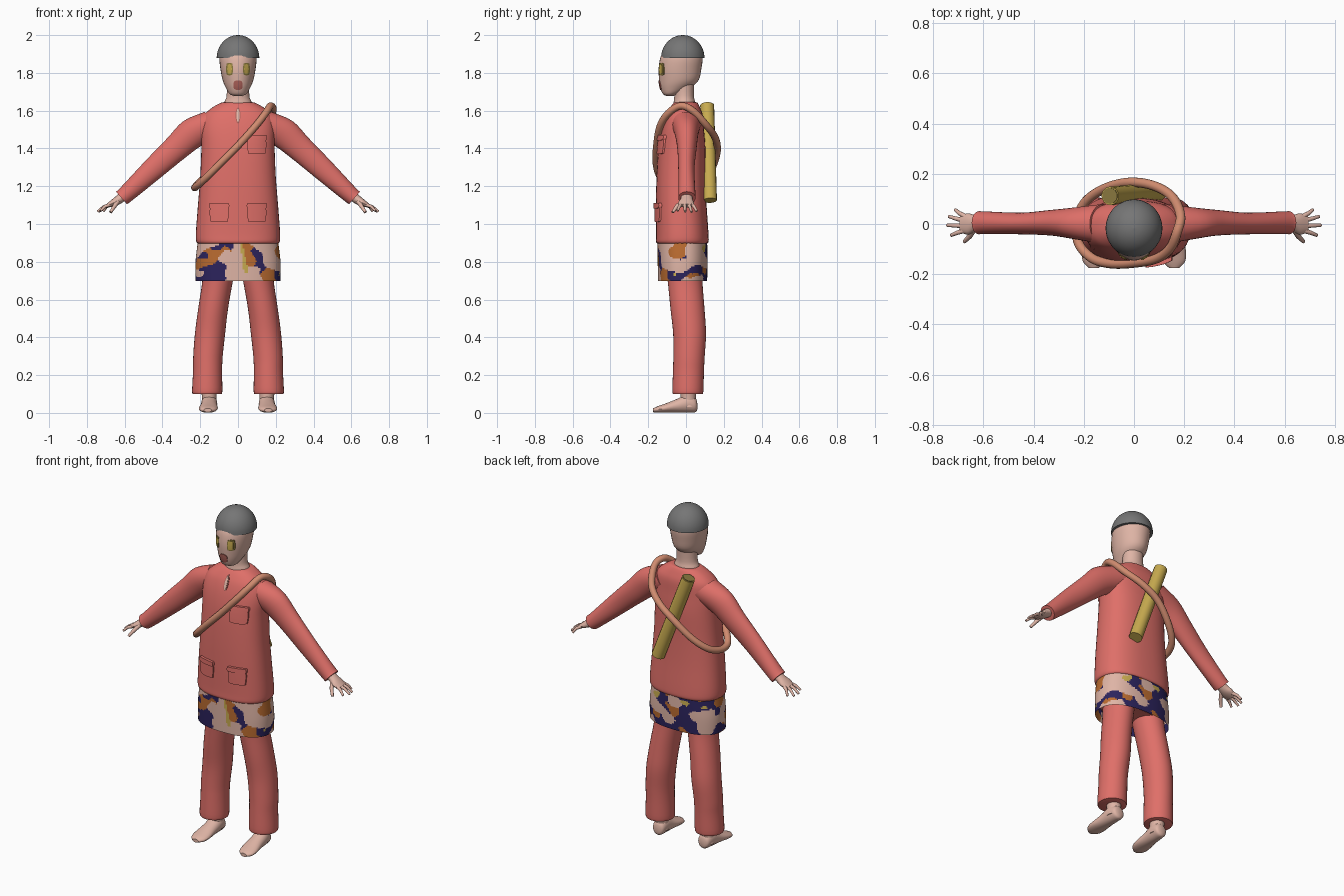
import bpy, bmesh, math
from mathutils import Vector, noise
from mathutils.bvhtree import BVHTree

if "Cube" in bpy.data.objects:
    bpy.data.objects.remove(bpy.data.objects["Cube"])


def material(name, r, g, b):
    m = bpy.data.materials.new(name)
    m.use_nodes = True
    m.diffuse_color = (r, g, b, 1)
    m.node_tree.nodes["Principled BSDF"].inputs["Base Color"].default_value = (r, g, b, 1)
    return m


CORAL = material("coral cloth", .74, .16, .14)
SKIN = material("skin", .74, .46, .38)
GREY = material("cap grey", .18, .18, .18)
YELLOW = material("bamboo yellow", .58, .41, .08)
STRAP = material("strap tan", .63, .26, .16)
NAVY = material("navy", .025, .017, .11)
ORANGE = material("orange", .5, .15, .03)
ROSE = material("mouth rose", .42, .12, .1)
OLIVE = material("olive rim", .25, .19, .05)
X, Y, Z = Vector((1, 0, 0)), Vector((0, 1, 0)), Vector((0, 0, 1))
parts = []


def smooth_path(pts, steps, cyclic=False):
    """Catmull-Rom through tuples of any length."""
    n, out = len(pts), []
    pick = (lambda i: pts[i % n]) if cyclic else (lambda i: pts[max(0, min(n - 1, i))])
    for i in range(n if cyclic else n - 1):
        quad = list(zip(pick(i - 1), pick(i), pick(i + 1), pick(i + 2)))
        for k in range(steps):
            t = k / steps
            out.append([b + .5 * t * (c - a + t * (2*a - 5*b + 4*c - d + t * (3*(b - c) + d - a)))
                        for a, b, c, d in quad])
    return out if cyclic else out + [list(pts[-1])]


def finish(name, bm, *mats):
    mesh = bpy.data.meshes.new(name)
    bm.to_mesh(mesh)
    bm.free()
    for m in mats:
        mesh.materials.append(m)
    obj = bpy.data.objects.new(name, mesh)
    bpy.context.collection.objects.link(obj)
    parts.append(obj)
    return obj


def loft(name, stations, mats, u=X, v=Y, side=1, n=32, steps=4, power=2, caps=True, rule=None):
    """Skin rings (x, y, z, radius along u, radius along v)."""
    bm, rings = bmesh.new(), []
    bend = lambda c: math.copysign(abs(c) ** (2 / power), c)
    for x, y, z, ru, rv in smooth_path(stations, steps):
        ring = []
        for i in range(n):
            a = math.tau * i / n
            p = Vector((x, y, z)) + u * ru * bend(math.cos(a)) + v * rv * bend(math.sin(a))
            ring.append(bm.verts.new((p.x * side, p.y, p.z)))
        rings.append(ring)
    for a, b in zip(rings, rings[1:]):
        for i in range(n):
            j = (i + 1) % n
            bm.faces.new((a[i], a[j], b[j], b[i]))
    if caps:
        bm.faces.new(rings[0])
        bm.faces.new(rings[-1])
    bmesh.ops.recalc_face_normals(bm, faces=bm.faces)
    if rule:
        for f in bm.faces:
            f.material_index = rule(f.calc_center_median())
    return finish(name, bm, *mats)


def upright(rows):
    """Rows of (z, centre y, half width, half depth)."""
    return [(0, cy, z, rx, ry) for z, cy, rx, ry in rows]


def tube(name, pts, radius, mat, cyclic=False, tip=1.0):
    curve = bpy.data.curves.new(name, 'CURVE')
    curve.dimensions = '3D'
    curve.bevel_depth, curve.bevel_resolution, curve.use_fill_caps = radius, 5, True
    spline = curve.splines.new('POLY')
    spline.points.add(len(pts) - 1)
    for i, (sp, p) in enumerate(zip(spline.points, pts)):
        sp.co = (*p, 1)
        sp.radius = 1 + (tip - 1) * i / (len(pts) - 1)
    spline.use_cyclic_u = cyclic
    curve.materials.append(mat)
    obj = bpy.data.objects.new(name, curve)
    bpy.context.collection.objects.link(obj)
    bpy.ops.object.select_all(action='DESELECT')
    obj.select_set(True)
    bpy.context.view_layer.objects.active = obj
    bpy.ops.object.convert(target='MESH')
    parts.append(bpy.context.view_layer.objects.active)


def pad(name, target, x, z, w, h, mat, lift=.005, roundness=.3):
    """Thin rounded plate laid on the front of a target."""
    me = target.data
    tree = BVHTree.FromPolygons([p.co for p in me.vertices], [p.vertices for p in me.polygons])
    bm = bmesh.new()
    bmesh.ops.create_grid(bm, x_segments=10, y_segments=10, size=1)
    for p in bm.verts:
        a, b = p.co.x, p.co.y
        px = x + w / 2 * a * math.sqrt(1 - roundness * b * b / 2)
        pz = z + h / 2 * b * math.sqrt(1 - roundness * a * a / 2)
        hit = tree.ray_cast(Vector((px, -1, pz)), Y)[0]
        p.co = (px, (hit.y if hit else 0) - lift, pz)
    rim = bmesh.ops.extrude_edge_only(bm, edges=[e for e in bm.edges if e.is_boundary])
    for g in rim["geom"]:
        if isinstance(g, bmesh.types.BMVert):
            g.co.y += lift + .003
    bmesh.ops.recalc_face_normals(bm, faces=bm.faces)
    finish(name, bm, mat)


# Shirt body with pockets and neck slit
shirt = loft("shirt", upright([
    (.895, -.02, .205, .125), (.905, -.02, .22, .139), (.95, -.02, .223, .139),
    (1.1, -.025, .212, .134), (1.25, -.026, .2, .13), (1.4, -.022, .194, .125),
    (1.5, -.018, .196, .113), (1.57, -.01, .182, .1), (1.61, -.006, .145, .083),
    (1.64, -.002, .095, .064), (1.645, 0, .07, .05)]), [CORAL], n=48, power=2.4)
for name, x, z in (("chest", .1, 1.42), ("left_hip", .1, 1.06), ("right_hip", -.1, 1.06)):
    pad(name + "_pocket", shirt, x, z, .1, .1, CORAL, .009)
    pad(name + "_pocket_flap", shirt, x, z + .037, .108, .028, CORAL, .016)
pad("neck_slit_edge", shirt, 0, 1.575, .026, .085, ROSE, .004, 1)
pad("neck_slit", shirt, 0, 1.575, .016, .07, SKIN, .007, 1)

# Neck, head and face
loft("neck", upright([(1.58, -.01, .085, .065), (1.64, -.008, .074, .058),
                      (1.68, -.01, .06, .052), (1.78, -.01, .06, .055)]), [SKIN])
head = loft("head", upright([
    (1.678, -.085, .02, .018), (1.688, -.08, .044, .042), (1.72, -.058, .064, .078),
    (1.76, -.038, .081, .104), (1.82, -.032, .093, .113), (1.88, -.024, .098, .112),
    (1.92, -.02, .085, .095)]), [SKIN])
for side, label in ((1, "left"), (-1, "right")):
    pad(label + "_eye_rim", head, side * .045, 1.82, .036, .066, OLIVE, .004, .5)
    pad(label + "_eye", head, side * .045, 1.82, .024, .052, YELLOW, .007, .5)
pad("mouth", head, 0, 1.735, .05, .052, ROSE, .004, .8)

# Domed cap
arc = [math.radians(a) for a in range(0, 90, 11)] + [math.radians(89)]
loft("cap", upright([(1.878 + .122 * math.sin(a), -.017, .113 * math.cos(a), .115 * math.cos(a))
                     for a in arc]), [GREY], n=48, steps=2)


# Patterned waist cloth
def batik(c):
    apron = .022 + (.9 - c.z) * .22
    if c.y < -.08 and abs(c.x) < apron:
        return 3 if c.x > apron * .55 and c.z > .74 else 1
    back = c.y > .03
    q = Vector((c.x * 9, c.y * 9, c.z * 13))
    blob = noise.noise(q + Vector((3.1, 0, 5.2)))
    if blob > (.02 if back else .1):
        return 1
    fleck = noise.noise(q * 1.3 + Vector((20, 7, 1)))
    if fleck > (.3 if back else .12):
        return 2
    return 3 if fleck < -.42 else 0


loft("waist_cloth", upright([(.697, -.018, .224, .13), (.8, -.018, .225, .132), (.91, -.02, .212, .132)]),
     [NAVY, SKIN, ORANGE, YELLOW], n=180, steps=14, power=2.4, caps=False, rule=batik)

# Trousers
loft("trouser_seat", upright([(.72, -.01, .17, .09), (.76, -.015, .2, .115), (.92, -.02, .2, .12)]),
     [CORAL], power=2.4)

ARM_UP = Vector((.66, 0, .75))
for side, label in ((1, "left"), (-1, "right")):
    loft(label + "_trouser_leg", [
        (.163, .01, .1, .074, .076), (.163, .01, .115, .08, .082), (.161, .013, .22, .077, .082),
        (.159, .016, .3, .078, .083), (.148, .019, .42, .08, .087), (.132, .008, .55, .079, .09),
        (.108, -.005, .7, .081, .092), (.1, -.01, .8, .09, .1)], [CORAL], side=side)

    # Bare feet
    loft(label + "_ankle", [(.152, .015, .03, .042, .04), (.152, .012, .07, .038, .04),
                            (.155, .012, .14, .042, .045)], [SKIN], side=side, n=20)
    loft(label + "_foot", [
        (.15, .06, .035, .012, .015), (.15, .05, .042, .034, .038), (.152, .01, .05, .042, .049),
        (.154, -.05, .037, .044, .036), (.157, -.11, .025, .05, .024), (.159, -.15, .018, .044, .017),
        (.16, -.175, .014, .02, .01)], [SKIN], X, Z, side, n=20)

    # Sleeves and hands
    loft(label + "_sleeve", [
        (.12, 0, 1.53, .08, .085), (.235, .003, 1.483, .063, .082), (.33, .005, 1.4, .051, .07),
        (.45, .002, 1.29, .043, .06), (.59, .005, 1.16, .045, .046), (.617, .005, 1.138, .046, .044)],
        [CORAL], Y, ARM_UP, side)
    loft(label + "_palm", [
        (.59, .005, 1.16, .03, .026), (.63, .003, 1.13, .032, .024), (.66, 0, 1.112, .042, .019),
        (.69, 0, 1.097, .034, .011)], [SKIN], Y, Vector((.5, 0, .86)), side, n=16)
    for finger, root, tip in (("little", .03, (.712, .057, 1.068)), ("ring", .013, (.737, .03, 1.064)),
                              ("middle", -.007, (.744, -.005, 1.066)), ("index", -.025, (.728, -.045, 1.07))):
        start, end = Vector((.672, root, 1.104)), Vector(tip)
        mid = (start + end) / 2 + Vector((.004, 0, .006))
        tube(f"{label}_{finger}_finger", [(p.x * side, p.y, p.z) for p in (start, mid, end)],
             .0105, SKIN, tip=.6)
    tube(label + "_thumb", [(.635 * side, -.015, 1.122), (.655 * side, -.05, 1.092),
                            (.675 * side, -.07, 1.062)], .013, SKIN, tip=.6)

# Bamboo tube on the back
low, high = Vector((.095, .127, 1.125)), Vector((-.095, .112, 1.63))
tube("bamboo_tube", [low, high], .037, YELLOW)
tube("bamboo_lid", [high, high.lerp(low, -.008)], .032, OLIVE)

# Shoulder strap
strap = [(.172, -.03, 1.625), (.185, .035, 1.6), (.15, .11, 1.52), (.07, .155, 1.455), (-.03, .165, 1.385),
         (-.13, .135, 1.29), (-.2, .08, 1.225), (-.228, 0, 1.195), (-.219, -.08, 1.2), (-.165, -.137, 1.25),
         (-.09, -.158, 1.325), (0, -.155, 1.415), (.09, -.138, 1.515), (.145, -.095, 1.585)]
tube("shoulder_strap", smooth_path(strap, 6, True), .019, STRAP, cyclic=True)

# Smooth shading with crisp edges
bpy.ops.object.select_all(action='DESELECT')
for obj in parts:
    obj.select_set(True)
bpy.context.view_layer.objects.active = parts[0]
bpy.ops.object.shade_smooth_by_angle(angle=math.radians(40))
